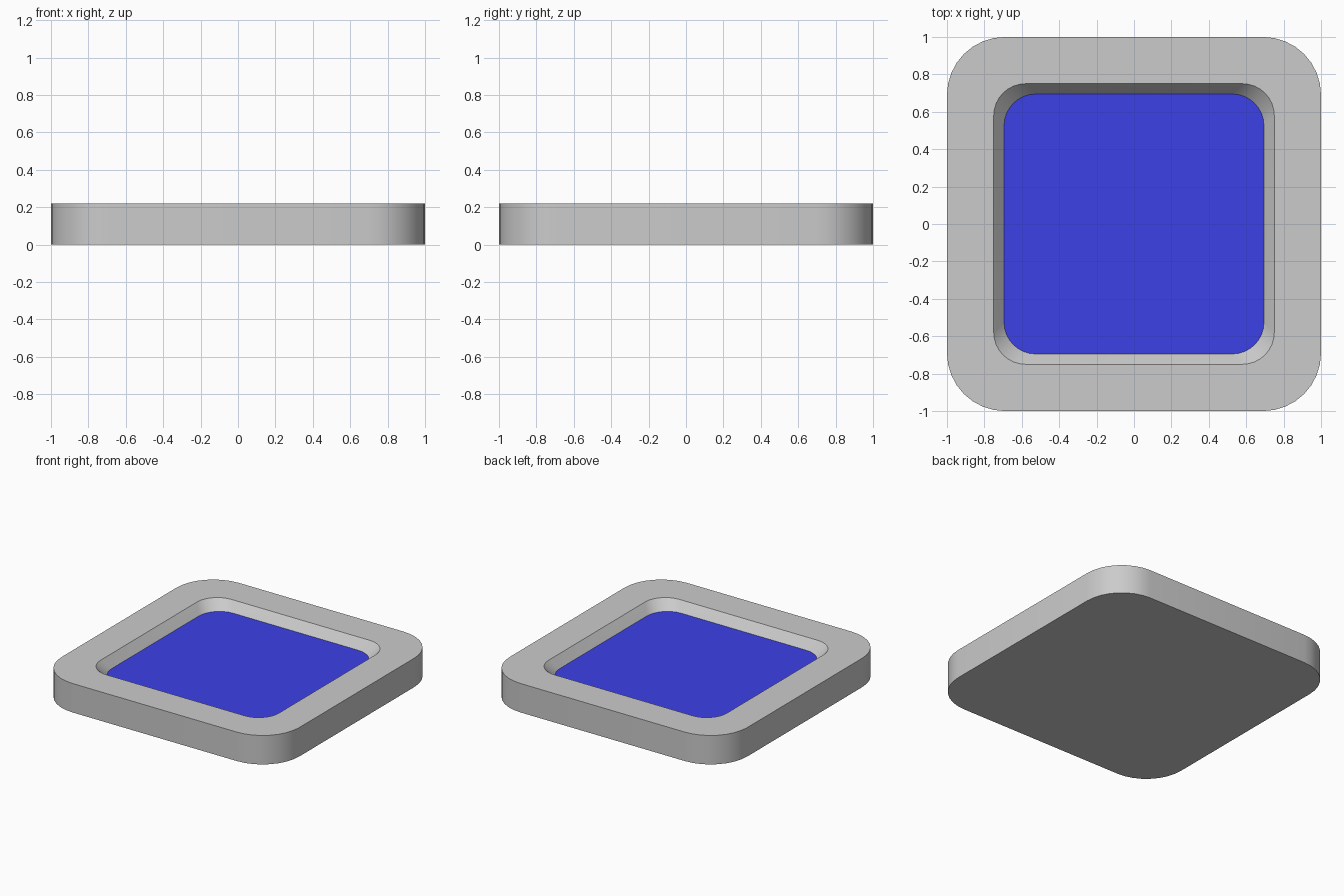
import bpy, bmesh
from math import cos, sin, pi

if "Cube" in bpy.data.objects:
    bpy.data.objects.remove(bpy.data.objects["Cube"])


def ring(bm, half, radius, z, steps=8):
    """Rounded square loop, counter-clockwise seen from above."""
    verts = []
    c = half - radius
    for k, (sx, sy) in enumerate([(1, 1), (-1, 1), (-1, -1), (1, -1)]):
        for i in range(steps + 1):
            a = pi / 2 * (k + i / steps)
            verts.append(bm.verts.new((sx * c + radius * cos(a),
                                       sy * c + radius * sin(a), z)))
    return verts


def finish(bm, name):
    mesh = bpy.data.meshes.new(name)
    bm.to_mesh(mesh)
    bm.free()
    obj = bpy.data.objects.new(name, mesh)
    bpy.context.collection.objects.link(obj)
    bpy.ops.object.select_all(action='DESELECT')
    obj.select_set(True)
    bpy.context.view_layer.objects.active = obj
    bpy.ops.object.shade_smooth_by_angle(angle=pi / 6)
    return obj


FLOOR = 0.15

# Frame: base, outer wall, flat rim and sloped inner wall
bm = bmesh.new()
loops = [ring(bm, *p) for p in [(1.0, 0.31, 0.0), (1.0, 0.31, 0.22),
                                (0.75, 0.17, 0.22), (0.695, 0.17, FLOOR)]]
bm.faces.new(loops[0][::-1])
for low, high in zip(loops, loops[1:]):
    n = len(low)
    for i in range(n):
        j = (i + 1) % n
        bm.faces.new((low[i], low[j], high[j], high[i]))
finish(bm, "frame")

# Blue panel closing the recess
bm = bmesh.new()
bm.faces.new(ring(bm, 0.695, 0.17, FLOOR))
panel = finish(bm, "panel")
blue = bpy.data.materials.new("blue")
blue.diffuse_color = (0.045, 0.052, 0.8, 1.0)
blue.use_nodes = True
blue.node_tree.nodes["Principled BSDF"].inputs["Base Color"].default_value = blue.diffuse_color
panel.data.materials.append(blue)
